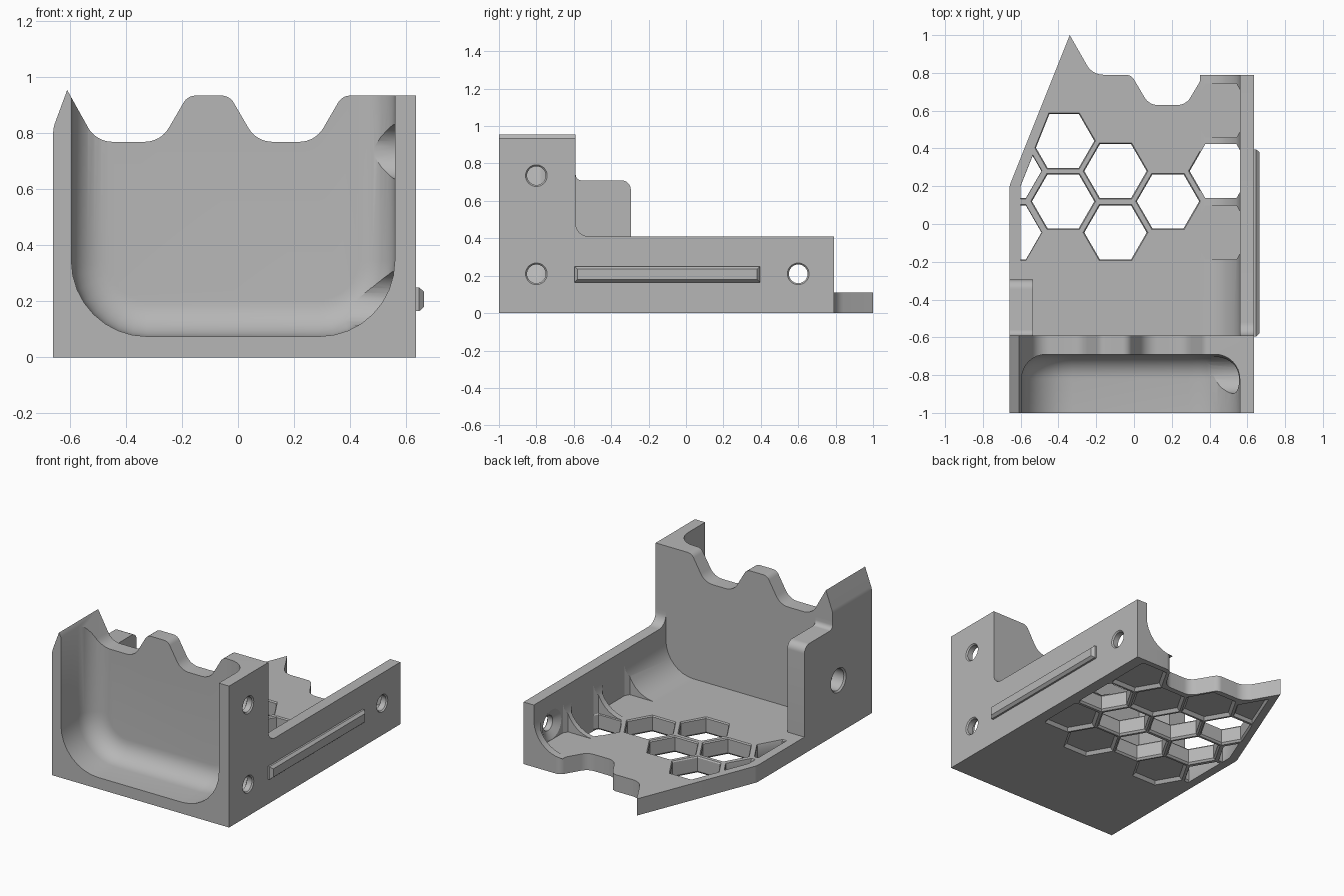
import bpy, bmesh
from math import sin, cos, pi, radians
from mathutils import Vector

if "Cube" in bpy.data.objects:
    bpy.data.objects.remove(bpy.data.objects["Cube"], do_unlink=True)

grey = bpy.data.materials.new("plain grey")
grey.use_nodes = True
grey.diffuse_color = (0.47, 0.47, 0.47, 1)
grey.node_tree.nodes["Principled BSDF"].inputs["Base Color"].default_value = grey.diffuse_color

FLOOR = 0.11          # thickness of the rear floor
WALL_X = 0.56         # inner face of the tall side wall
SIDE_X = 0.635        # outer face of the tall side wall
EDGE_X = -0.66        # outer face of the low side
BACK_Y = -0.59        # rear face of the front block


def rounded(corners, steps=8):
    """2D outline from (a, b[, radius]) corners, with arcs where a radius is given."""
    out = []
    for i, c in enumerate(corners):
        p = Vector(c[:2])
        if len(c) == 2:
            out.append(p)
            continue
        u = (Vector(corners[i - 1][:2]) - p).normalized()
        v = (Vector(corners[(i + 1) % len(corners)][:2]) - p).normalized()
        half = u.angle(v) / 2
        centre = p + (u + v).normalized() * (c[2] / sin(half))
        reach = c[2] * cos(half) / sin(half)
        r0, r1 = p + u * reach - centre, p + v * reach - centre
        sweep = pi - 2 * half
        for k in range(steps + 1):
            t = k / steps
            out.append(centre + (r0 * sin((1 - t) * sweep) + r1 * sin(t * sweep)) / sin(sweep))
    return out


def place(outline, axis, level):
    """Put a 2D outline on the plane where the given axis equals level."""
    if axis == "x":
        return [Vector((level, a, b)) for a, b in outline]
    if axis == "y":
        return [Vector((a, level, b)) for a, b in outline]
    return [Vector((a, b, level)) for a, b in outline]


def loft(name, rings):
    """Closed solid through rings with equal point counts."""
    bm = bmesh.new()
    loops = [[bm.verts.new(p) for p in ring] for ring in rings]
    n = len(loops[0])
    for lower, upper in zip(loops, loops[1:]):
        for i in range(n):
            j = (i + 1) % n
            bm.faces.new((lower[i], lower[j], upper[j], upper[i]))
    bm.faces.new(loops[0])
    bm.faces.new(loops[-1])
    bmesh.ops.recalc_face_normals(bm, faces=bm.faces)
    mesh = bpy.data.meshes.new(name)
    bm.to_mesh(mesh)
    bm.free()
    mesh.materials.append(grey)
    obj = bpy.data.objects.new(name, mesh)
    bpy.context.collection.objects.link(obj)
    return obj


def prism(name, outline, axis, start, end):
    return loft(name, [place(outline, axis, start), place(outline, axis, end)])


def bore(y, z, stations):
    """Round cutter along x through (x, radius) stations."""
    circle = [(cos(2 * pi * k / 32), sin(2 * pi * k / 32)) for k in range(32)]
    return loft("bore_cutter", [place([(y + r * a, z + r * b) for a, b in circle], "x", x)
                                for x, r in stations])


def clip(poly, origin, normal):
    """Keep the part of a convex outline on the normal's side of a line."""
    out = []
    for i, q in enumerate(poly):
        p = poly[i - 1]
        dp, dq = (p - origin).dot(normal), (q - origin).dot(normal)
        if dp * dq < 0:
            out.append(p.lerp(q, dp / (dp - dq)))
        if dq >= 0:
            out.append(q)
    return out


def hexagon(cx, cy):
    """Honeycomb cell, trimmed to the border of the floor."""
    cell = [Vector((cx + 0.165 * cos(k * pi / 3), cy + 0.165 * sin(k * pi / 3))) for k in range(6)]
    slant, tip = Vector((0.928, -0.371)), Vector((-0.866, -0.5))
    cell = clip(cell, Vector((EDGE_X + 0.06, 0)), Vector((1, 0)))
    cell = clip(cell, Vector((EDGE_X, 0.2)) + slant * 0.055, slant)
    if cx < -0.3:  # only the outer columns reach the pointed corner
        cell = clip(cell, Vector((-0.22, 0.795)) + tip * 0.04, tip)
    return clip(cell, Vector((WALL_X + 0.01, 0)), Vector((-1, 0)))


def hex_cutter(cell, stations):
    """Cutter through (z, scale) stations."""
    mid = sum(cell, Vector((0, 0))) / len(cell)
    return loft("hex_cutter", [place([mid + (p - mid) * s for p in cell], "z", z)
                               for z, s in stations])


def carve(obj, cutters):
    for cutter in cutters:
        cutter.hide_render = True
        mod = obj.modifiers.new("cut", "BOOLEAN")
        mod.operation, mod.solver, mod.object = "DIFFERENCE", "EXACT", cutter
    mesh = bpy.data.meshes.new_from_object(
        obj.evaluated_get(bpy.context.evaluated_depsgraph_get()))
    obj.modifiers.clear()
    obj.data = mesh


# Front block with the wavy top edge
front_outline = rounded([
    (EDGE_X, 0), (EDGE_X, 0.82, 0.1), (-0.61, 0.955), (-0.507, 0.77, 0.1),
    (-0.276, 0.77, 0.1), (-0.18, 0.935, 0.05), (-0.03, 0.935, 0.05), (0.066, 0.77, 0.1),
    (0.276, 0.77, 0.1), (0.372, 0.935, 0.05), (SIDE_X, 0.935), (SIDE_X, 0)])
front_block = prism("front_block", front_outline, "y", -1, BACK_Y)

# Scooped pocket, open to the front and top
rings = []
for k in range(-1, 9):
    a = max(k, 0) / 8 * pi / 2
    inset = 0.13 * (1 - cos(a))
    y = -1.1 if k < 0 else -0.82 + 0.13 * sin(a)
    low, left, right, r = 0.075 + inset, -0.595 + inset, WALL_X - inset, 0.27 - inset
    rings.append(place(rounded([(left, 1.3), (left, low, r), (right, low, r), (right, 1.3)]), "y", y))
pocket = loft("pocket_cutter", rings)

# Screw holes with clearance for the heads
shaft = [(WALL_X - 0.01, 0.05), (SIDE_X - 0.008, 0.05), (SIDE_X + 0.004, 0.062)]
holes, heads = {}, {}
for y, z in ((-0.8, 0.735), (-0.8, 0.21), (0.6, 0.21)):
    holes[y, z] = bore(y, z, shaft)
    heads[y, z] = bore(y, z, [(0.3, 0.097), (WALL_X, 0.097), (WALL_X + 0.03, 0.05)])
side_hole = bore(-0.65, 0.35, [(EDGE_X - 0.004, 0.084), (EDGE_X + 0.01, 0.07), (-0.57, 0.07)])
carve(front_block, [pocket, side_hole] +
      [c[p] for p in holes if p[0] < 0 for c in (heads, holes)])

# Honeycomb cells, open or as shallow recesses underneath
open_cells = [hexagon(*c) for c in (
    (-0.655, -0.045), (-0.655, 0.28), (-0.375, 0.12), (-0.375, 0.44),
    (-0.098, -0.045), (-0.098, 0.28), (0.18, 0.12), (0.46, 0.28))]
closed_cells = [hexagon(*c) for c in (
    (0.46, -0.045), (0.46, 0.6), (0.18, -0.2), (0.18, 0.44),
    (-0.098, 0.6), (-0.375, -0.2), (-0.375, 0.76))]
through = [hex_cutter(c, [(-0.004, 1.1), (0.012, 1), (FLOOR - 0.008, 1), (FLOOR + 0.004, 1.06)])
           for c in open_cells]
recesses = [hex_cutter(c, [(-0.004, 1.1), (0.02, 0.96)]) for c in closed_cells]

# Rear floor with notched rear edge and pointed corner
floor_outline = rounded([
    (WALL_X, BACK_Y), (WALL_X, 0.79), (0.37, 0.79, 0.05), (0.275, 0.63, 0.08),
    (0.08, 0.63, 0.08), (-0.015, 0.79, 0.05), (-0.22, 0.79, 0.1), (-0.34, 1),
    (EDGE_X, 0.2, 0.1), (EDGE_X, BACK_Y)])
rear_floor = prism("rear_floor", floor_outline, "z", 0, FLOOR)
carve(rear_floor, through + recesses)

# Long side wall
wall_outline = rounded([(BACK_Y, 0), (BACK_Y, 0.5), (BACK_Y + 0.001, 0.41, 0.07),
                        (0.79, 0.41), (0.79, 0)])
side_wall = prism("side_wall", wall_outline, "x", WALL_X, SIDE_X)
rear_hole = (0.6, 0.21)
carve(side_wall, [heads[rear_hole], holes[rear_hole]])

# Curved fillet between floor and wall, interrupted by the cells
fillet_outline = rounded([(WALL_X, FLOOR), (WALL_X, FLOOR + 0.21),
                          (WALL_X - 0.001, FLOOR + 0.001, 0.2), (WALL_X - 0.21, FLOOR)])
wall_fillet = prism("wall_fillet", fillet_outline, "y", BACK_Y, 0.79)
fillet_cuts = [hex_cutter(c, [(0.05, 1), (0.6, 1)])
               for c in (open_cells[-1], closed_cells[0], closed_cells[1])]
carve(wall_fillet, fillet_cuts + [heads[rear_hole]])

# Short wall stub on the low side
stub_outline = rounded([(BACK_Y, FLOOR), (BACK_Y, 0.76), (BACK_Y + 0.001, 0.71, 0.03),
                        (-0.295, 0.71, 0.05), (-0.295, FLOOR)])
wall_stub = prism("wall_stub", stub_outline, "x", EDGE_X, -0.535)
carve(wall_stub, [side_hole])


# Raised guide rail on the long side
def rail_ring(x, d):
    return place([(-0.595 + d, 0.165 + d), (0.395 - d, 0.165 + d),
                  (0.395 - d, 0.25 - d), (-0.595 + d, 0.25 - d)], "x", x)


guide_rail = loft("guide_rail", [rail_ring(SIDE_X - 0.01, 0), rail_ring(SIDE_X + 0.012, 0),
                                 rail_ring(SIDE_X + 0.029, 0.015)])

# Remove cutters and shade the curved faces
for obj in list(bpy.data.objects):
    if "_cutter" in obj.name:
        bpy.data.objects.remove(obj, do_unlink=True)
bpy.ops.object.select_all(action="DESELECT")
for obj in (front_block, rear_floor, side_wall, wall_fillet, wall_stub, guide_rail):
    obj.select_set(True)
    bpy.context.view_layer.objects.active = obj
bpy.ops.object.shade_smooth_by_angle(angle=radians(30))
